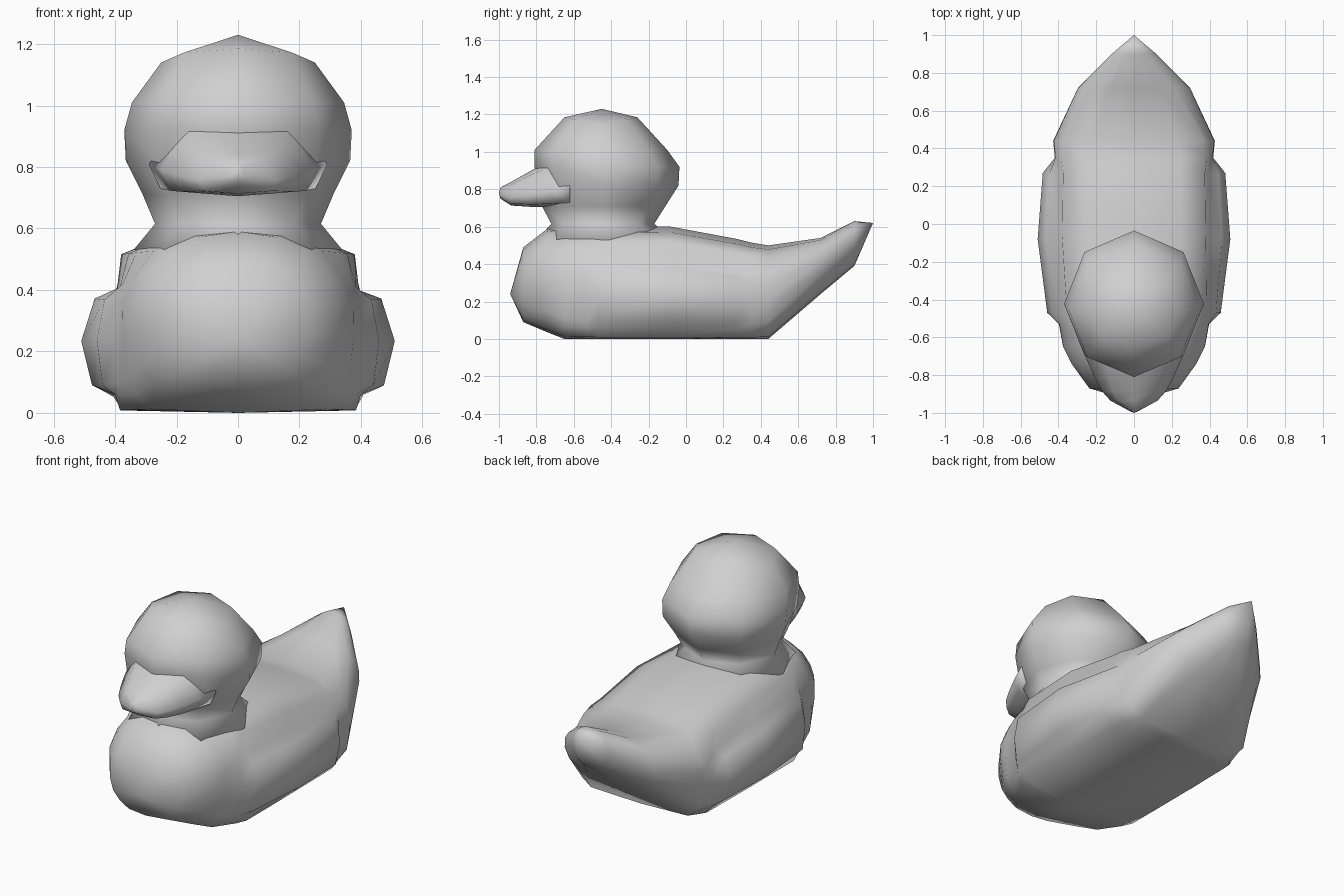
import bpy
import bmesh
import math

if "Cube" in bpy.data.objects:
    bpy.data.objects.remove(bpy.data.objects["Cube"])

grey = bpy.data.materials.new("plain grey")
grey.diffuse_color = (0.63, 0.63, 0.63, 1)
grey.use_nodes = True
grey.node_tree.nodes["Principled BSDF"].inputs["Base Color"].default_value = grey.diffuse_color


def mirrored_ring(half, y):
    """Closed ring at depth y from a half outline running bottom to top."""
    left = [(-x, z) for x, z in half[-2:0:-1]]
    return [(x, y, z) for x, z in half + left]


def loft(name, rings, start, end):
    """Skin equal rings together and close both ends with a pole point."""
    bm = bmesh.new()
    loops = [[bm.verts.new(p) for p in ring] for ring in rings]
    n = len(loops[0])
    for a, b in zip(loops, loops[1:]):
        for i in range(n):
            j = (i + 1) % n
            bm.faces.new((a[i], a[j], b[j], b[i]))
    for pole, loop in ((start, loops[0]), (end, loops[-1])):
        p = bm.verts.new(pole)
        for i in range(n):
            bm.faces.new((loop[i], loop[(i + 1) % n], p))
    bmesh.ops.recalc_face_normals(bm, faces=bm.faces)
    mesh = bpy.data.meshes.new(name)
    bm.to_mesh(mesh)
    bm.free()
    mesh.shade_smooth()
    mesh.materials.append(grey)
    obj = bpy.data.objects.new(name, mesh)
    bpy.context.collection.objects.link(obj)
    return obj


# Body: flat-bottomed hull with a wing bulge on each side and a raised tail
# hull outline as width share, height share, wing bulge
hull = [(0, 0, 0), (.96, .015, 0), (1, .1, 0), (1, .15, .075), (1, .39, .11),
        (.99, .62, .07), (.985, .665, 0), (.95, .86, 0), (.62, .95, 0), (0, 1, 0)]


def hull_section(y, low, high, width, bulge, round_low, round_high):
    half = []
    for k, (fx, fz, wing) in enumerate(hull):
        a = math.pi * k / (len(hull) - 1)
        r = round_low if k < 4 else round_high
        x = fx + (math.sin(a) - fx) * r
        z = fz + ((1 - math.cos(a)) / 2 - fz) * r
        half.append((x * width + wing * bulge, low + z * (high - low)))
    half[0], half[-1] = (0, half[0][1]), (0, half[-1][1])
    return mirrored_ring(half, y)


# depth, bottom, top, half width, wing amount, lower and upper roundness
stations = [(-.87, .09, .49, .24, 0, .8, .9),
            (-.74, .035, .59, .335, 0, .5, .9),
            (-.65, 0, .60, .38, 0, .35, .75),
            (-.53, 0, .60, .40, 0, .1, .4),
            (-.47, 0, .60, .40, .55, 0, .2),
            (-.08, 0, .60, .40, 1, 0, 0),
            (.27, 0, .535, .395, .8, 0, 0),
            (.35, 0, .515, .42, 0, .1, .1),
            (.44, 0, .50, .43, 0, .35, .3),
            (.72, .24, .54, .30, 0, .75, .7),
            (.90, .39, .63, .12, 0, .9, .9)]
loft("body", [hull_section(*s) for s in stations], (0, -.94, .24), (0, 1, .62))

# Head and neck: eight-sided stacked rings, flared where they meet the body
# height, back depth, front depth, half width, lift of front and back
levels = [(.53, -.06, -.80, .34, 0),
          (.615, -.17, -.72, .27, 0),
          (.71, -.11, -.77, .31, 0),
          (.82, -.04, -.79, .365, 0),
          (.92, -.035, -.81, .37, 0),
          (1.01, -.10, -.81, .345, 0),
          (1.14, -.26, -.65, .25, .045)]


def head_ring(z, back, front, width, lift):
    ring = []
    for k in range(8):
        a = math.pi * k / 4
        y = (back + front) / 2 + math.cos(a) * (back - front) / 2
        ring.append((math.sin(a) * width, y, z + lift * abs(math.cos(a))))
    return ring


loft("head", [head_ring(*lv) for lv in levels], (0, -.45, .50), (0, -.45, 1.23))

# Beak: flat underneath, broad at the cheeks, tapering to a blunt point
bill = [(0, 0), (.87, .07), (1, .35), (.66, .88), (0, 1)]
bill_stations = [(-.62, .71, .99, .29),
                 (-.72, .705, .955, .25),
                 (-.81, .705, .91, .21),
                 (-.885, .71, .868, .17),
                 (-.935, .713, .84, .125),
                 (-.992, .75, .81, .02)]
loft("beak", [mirrored_ring([(fx * w, lo + fz * (hi - lo)) for fx, fz in bill], y)
              for y, lo, hi, w in bill_stations],
     (0, -.62, .83), (0, -1, .78))
